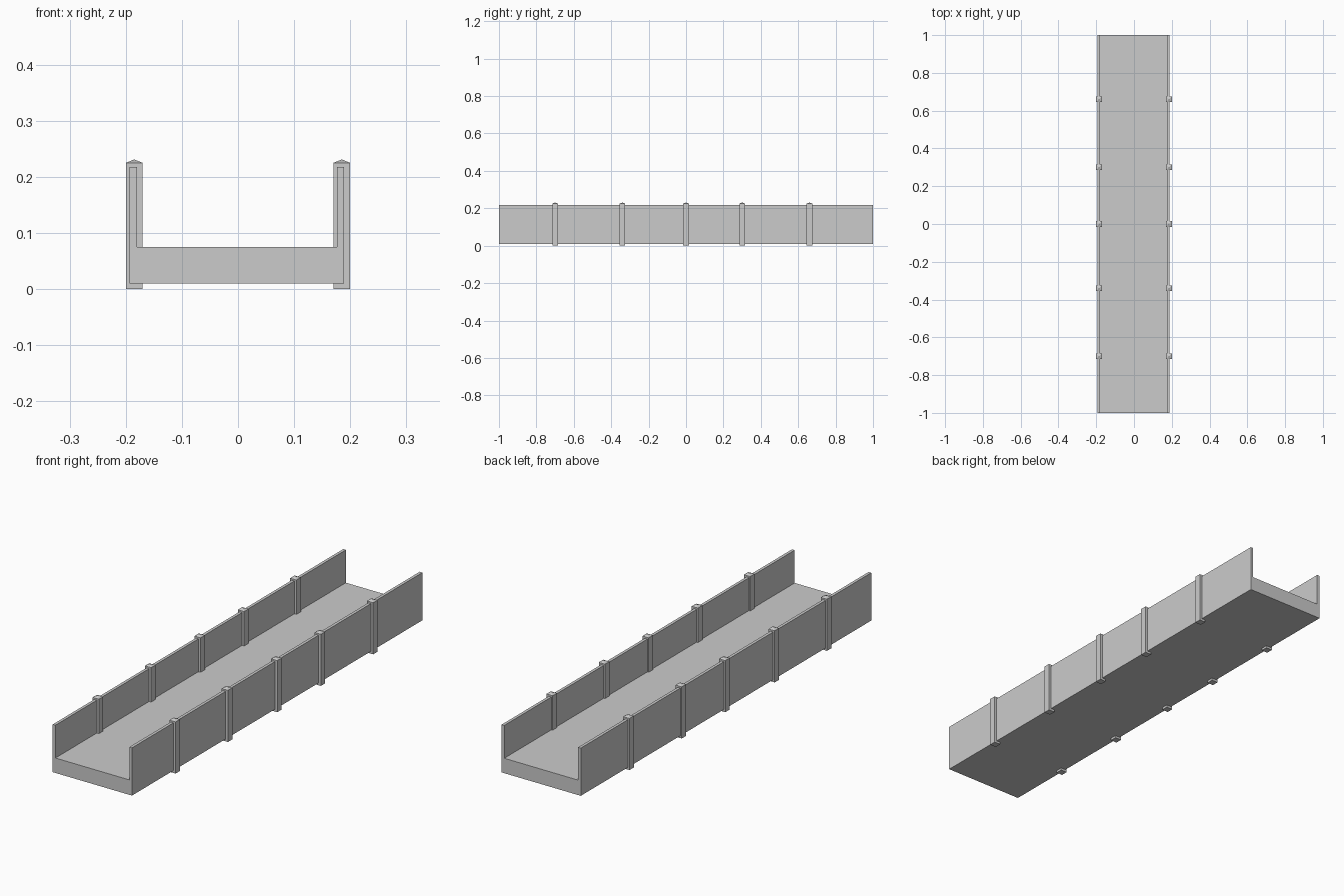
import bpy
import bmesh

cube = bpy.data.objects.get("Cube")
if cube:
    bpy.data.objects.remove(cube, do_unlink=True)

grey = bpy.data.materials.new("concrete grey")
grey.use_nodes = True
colour = (0.6, 0.6, 0.6, 1)
grey.diffuse_color = colour
grey.node_tree.nodes["Principled BSDF"].inputs["Base Color"].default_value = colour


def finish(name, bm):
    bmesh.ops.recalc_face_normals(bm, faces=bm.faces)
    mesh = bpy.data.meshes.new(name)
    bm.to_mesh(mesh)
    bm.free()
    mesh.materials.append(grey)
    obj = bpy.data.objects.new(name, mesh)
    bpy.context.collection.objects.link(obj)
    return obj


# Trough: U-shaped section extruded along its length
left, right, wall = -0.193, 0.189, 0.013
bottom, floor, rim = 0.01, 0.075, 0.218
section = [(left, bottom), (right, bottom), (right, rim), (right - wall, rim),
           (right - wall, floor), (left + wall, floor), (left + wall, rim), (left, rim)]
bm = bmesh.new()
face = bm.faces.new([bm.verts.new((x, -1, z)) for x, z in section])
extruded = bmesh.ops.extrude_face_region(bm, geom=[face])["geom"]
bmesh.ops.translate(bm, vec=(0, 2, 0),
                    verts=[v for v in extruded if isinstance(v, bmesh.types.BMVert)])
finish("bridge_channel", bm)


# Posts: square shafts with a low pyramid top
def post(name, x, y, half=0.015, shoulder=0.225, peak=0.231):
    bm = bmesh.new()
    corners = [(-half, -half), (half, -half), (half, half), (-half, half)]
    low = [bm.verts.new((x + a, y + b, 0)) for a, b in corners]
    high = [bm.verts.new((x + a, y + b, shoulder)) for a, b in corners]
    tip = bm.verts.new((x, y, peak))
    bm.faces.new(low)
    for i in range(4):
        j = (i + 1) % 4
        bm.faces.new((low[i], low[j], high[j], high[i]))
        bm.faces.new((high[i], high[j], tip))
    finish(name, bm)


for i, y in enumerate((-0.7, -0.34, 0, 0.3, 0.66), 1):
    post(f"right_post_{i}", -0.185, y)
    post(f"left_post_{i}", 0.185, y)
